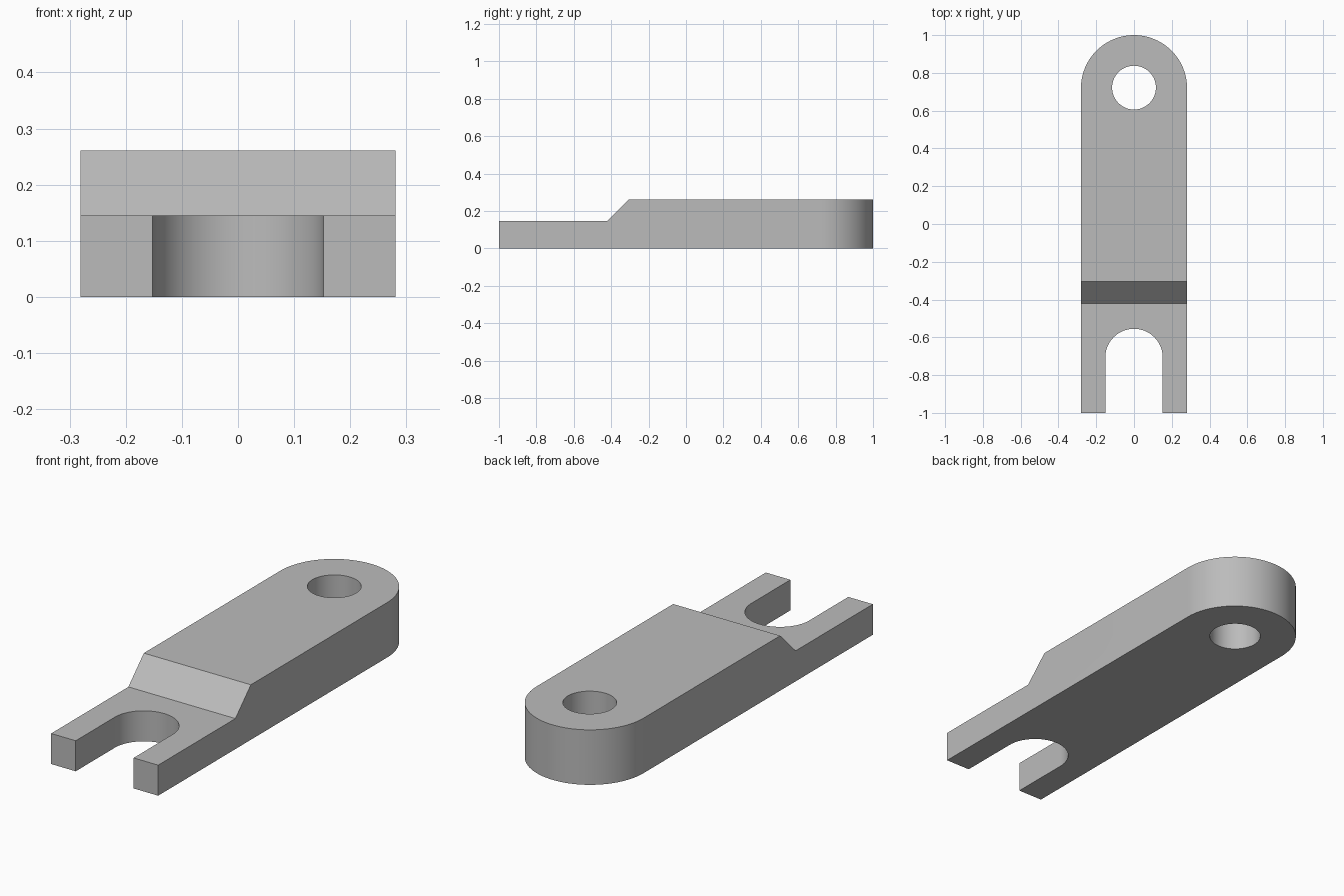
import bpy, bmesh
from math import pi, sin, cos
from mathutils import Vector

cube = bpy.data.objects.get("Cube")
if cube:
    bpy.data.objects.remove(cube, do_unlink=True)

HALF_W = 0.281          # half width and radius of the round end
EYE_Y = 1 - HALF_W      # centre of the round end
SLOT_R, SLOT_Y = 0.152, -0.707
HOLE_R = 0.116
STEPS = 48

steel = bpy.data.materials.new("plain_grey")
steel.use_nodes = True
grey = (0.5, 0.5, 0.5, 1)
steel.diffuse_color = grey
steel.node_tree.nodes["Principled BSDF"].inputs["Base Color"].default_value = grey


def arc(cy, r, start, end):
    angles = [start + (end - start) * i / STEPS for i in range(STEPS + 1)]
    return [(r * cos(a), cy + r * sin(a)) for a in angles]


def prism(name, points, direction):
    """Extrude a closed outline of 3D points along a direction."""
    bm = bmesh.new()
    face = bm.faces.new([bm.verts.new(p) for p in points])
    moved = bmesh.ops.extrude_face_region(bm, geom=[face])["geom"]
    bmesh.ops.translate(bm, vec=Vector(direction),
                        verts=[g for g in moved if isinstance(g, bmesh.types.BMVert)])
    bmesh.ops.recalc_face_normals(bm, faces=bm.faces)
    mesh = bpy.data.meshes.new(name)
    bm.to_mesh(mesh)
    bm.free()
    mesh.materials.append(steel)
    obj = bpy.data.objects.new(name, mesh)
    bpy.context.collection.objects.link(obj)
    return obj


def trim(target, cutter, operation):
    mod = target.modifiers.new(cutter.name, "BOOLEAN")
    mod.object, mod.operation, mod.solver = cutter, operation, "EXACT"
    cutter.hide_render = True
    bpy.ops.object.modifier_apply(modifier=mod.name)
    bpy.data.objects.remove(cutter, do_unlink=True)


# Stepped side profile: thin fork, slope, thick bar
side = [(-1.2, 0), (1.2, 0), (1.2, 0.261), (-0.305, 0.261), (-0.421, 0.145), (-1.2, 0.145)]
link = prism("forked_link", [(-0.5, y, z) for y, z in side], (1, 0, 0))
bpy.context.view_layer.objects.active = link
link.select_set(True)

# Plan outline: round end, straight sides and open fork slot
plan = arc(EYE_Y, HALF_W, 0, pi) + [(-HALF_W, -1), (-SLOT_R, -1)]
plan += arc(SLOT_Y, SLOT_R, pi, 0) + [(SLOT_R, -1), (HALF_W, -1)]
trim(link, prism("plan_cutter", [(x, y, -0.2) for x, y in plan], (0, 0, 0.8)), "INTERSECT")

# Round pin hole
hole = arc(EYE_Y + 0.003, HOLE_R, 0, 2 * pi)[:-1]
trim(link, prism("hole_cutter", [(x, y, -0.2) for x, y in hole], (0, 0, 0.8)), "DIFFERENCE")

bpy.ops.object.shade_smooth_by_angle(angle=pi / 6)
